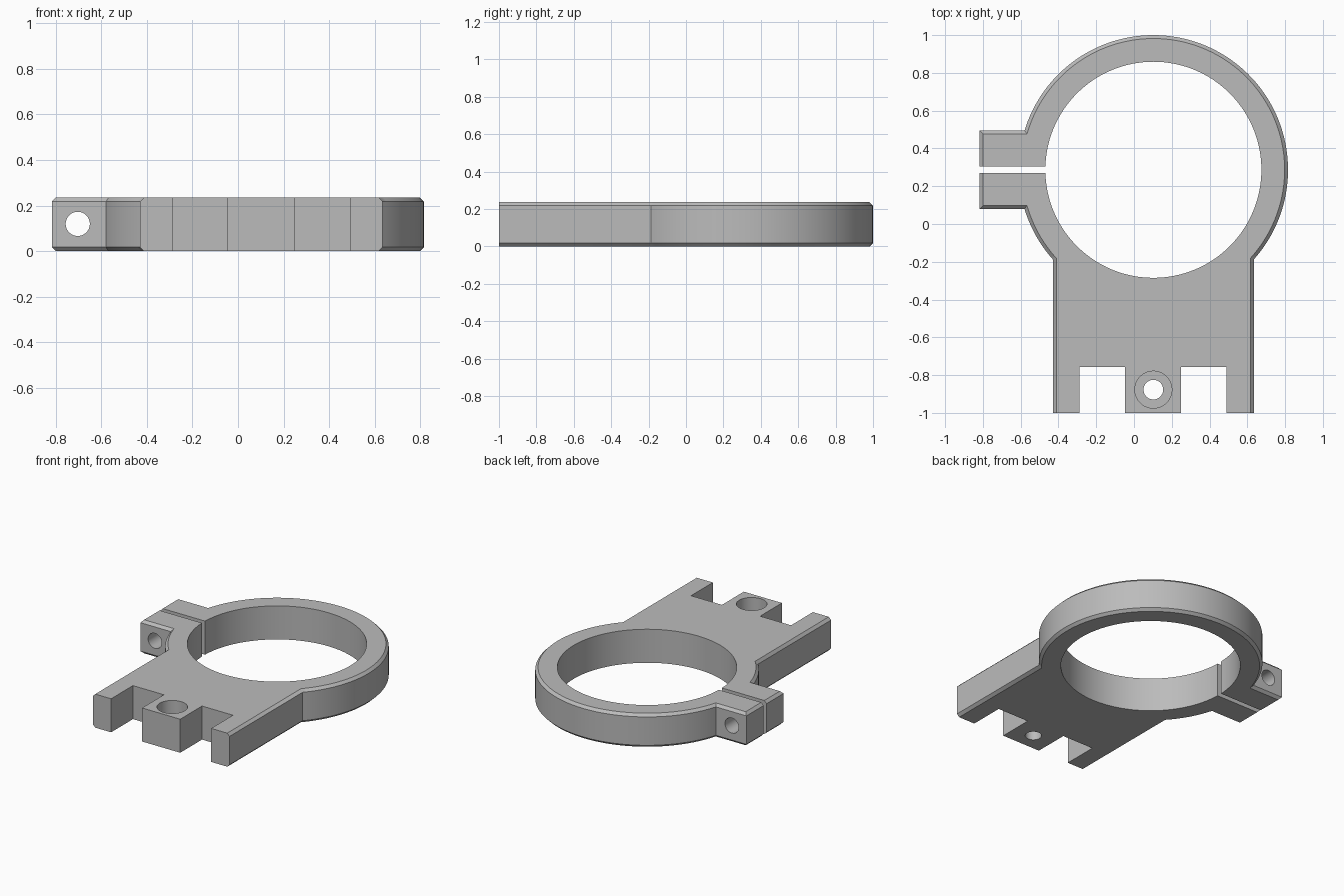
import bpy, bmesh
from math import cos, sin, asin, acos, pi, radians
from mathutils import Matrix

if "Cube" in bpy.data.objects:
    bpy.data.objects.remove(bpy.data.objects["Cube"])

H = 0.236                          # thickness
CX, CY = 0.1025, 0.287             # ring centre
R_OUT, R_IN = 0.713, 0.572
HALF = 0.532                       # half width of the mounting plate
EAR_X, EAR_Y0, EAR_Y1 = -0.817, 0.08, 0.495
CHAMFER = 0.018

grey = bpy.data.materials.new("grey plastic")
grey.use_nodes = True
grey.diffuse_color = (0.5, 0.5, 0.5, 1)
grey.node_tree.nodes["Principled BSDF"].inputs["Base Color"].default_value = (0.5, 0.5, 0.5, 1)


def to_object(bm, name):
    mesh = bpy.data.meshes.new(name)
    bmesh.ops.recalc_face_normals(bm, faces=bm.faces)
    bm.to_mesh(mesh)
    bm.free()
    mesh.materials.append(grey)
    obj = bpy.data.objects.new(name, mesh)
    bpy.context.collection.objects.link(obj)
    return obj


def arc(a, b, steps):
    angles = [a + (b - a) * i / steps for i in range(steps + 1)]
    return [(CX + R_OUT * cos(t), CY + R_OUT * sin(t)) for t in angles]


def cut_box(x0, x1, y0, y1):
    bm = bmesh.new()
    place = Matrix.Translation(((x0 + x1) / 2, (y0 + y1) / 2, H / 2))
    size = Matrix.Diagonal((x1 - x0, y1 - y0, H * 2, 1))
    bmesh.ops.create_cube(bm, size=1, matrix=place @ size)
    return to_object(bm, "box_cutter")


def cut_cylinder(centre, radius, depth, sides, turn=0):
    bm = bmesh.new()
    place = Matrix.Translation(centre) @ Matrix.Rotation(turn, 4, "X")
    bmesh.ops.create_cone(bm, cap_ends=True, segments=sides, radius1=radius,
                          radius2=radius, depth=depth, matrix=place)
    return to_object(bm, "round_cutter")


# Outline: plate, ring and clamp ear as one profile
plate_angle = acos(HALF / R_OUT)
upper = pi - asin((EAR_Y1 - CY) / R_OUT)
lower = pi + asin((CY - EAR_Y0) / R_OUT)
outline = [(CX + HALF, -1.1)]
outline += arc(-plate_angle, upper, 96)
outline += [(EAR_X, EAR_Y1), (EAR_X, EAR_Y0)]
outline += arc(lower, pi + plate_angle, 16)
outline += [(CX - HALF, -1.1)]

bm = bmesh.new()
base = bm.faces.new([bm.verts.new((x, y, 0)) for x, y in outline])
top = bmesh.ops.extrude_face_region(bm, geom=[base], use_keep_orig=True)["geom"]
bmesh.ops.translate(bm, vec=(0, 0, H), verts=[v for v in top if isinstance(v, bmesh.types.BMVert)])
bmesh.ops.recalc_face_normals(bm, faces=bm.faces)
rims = [e for e in bm.edges if abs(e.verts[0].co.z - e.verts[1].co.z) < H / 2]
bmesh.ops.bevel(bm, geom=rims, offset=CHAMFER, segments=1, affect="EDGES")
clamp = to_object(bm, "ring_clamp_bracket")

# Openings
cutters = [
    cut_cylinder((CX, CY, H / 2), R_IN, H * 2, 128),                # ring bore
    cut_box(-1, -0.3, 0.27, 0.304),                                 # clamp slit
    cut_box(-1, 1, -1.3, -1),                                       # flat front end
    cut_box(-0.288, -0.047, -1.2, -0.757),                          # front notches
    cut_box(0.25, 0.491, -1.2, -0.757),
    cut_cylinder((CX, -0.877, H / 2), 0.052, H * 2, 48),            # screw hole
    cut_cylinder((CX, -0.877, 0.1 + H / 2), 0.098, H, 48),          # counterbore
    cut_cylinder((-0.703, CY, 0.12), 0.053, 0.6, 48, radians(90)),  # clamp bolt hole
]
bpy.ops.object.select_all(action="DESELECT")
bpy.context.view_layer.objects.active = clamp
clamp.select_set(True)
for cutter in cutters:
    mod = clamp.modifiers.new("cut", "BOOLEAN")
    mod.operation, mod.solver, mod.object = "DIFFERENCE", "EXACT", cutter
    bpy.ops.object.modifier_apply(modifier=mod.name)
    bpy.data.objects.remove(cutter)
bpy.ops.object.shade_smooth_by_angle(angle=radians(30))
